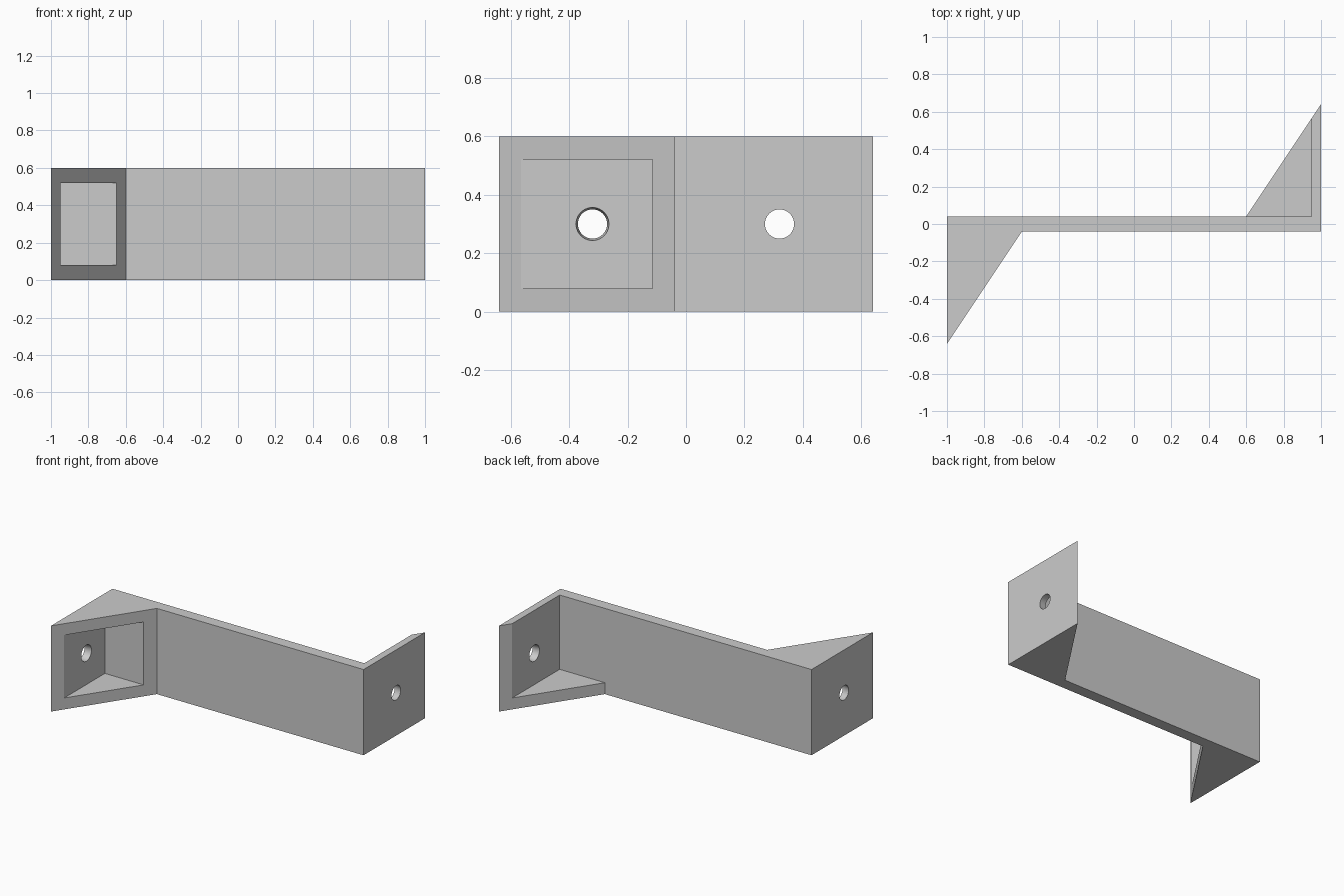
import bpy
import bmesh
import math
from mathutils import Matrix, Vector

old = bpy.data.objects.get("Cube")
if old:
    bpy.data.objects.remove(old, do_unlink=True)

HEIGHT, HALF, WALL = 0.6, 0.04, 0.08

grey = bpy.data.materials.new("light grey")
grey.use_nodes = True
colour = (0.6, 0.6, 0.6, 1)
grey.diffuse_color = colour
grey.node_tree.nodes["Principled BSDF"].inputs["Base Color"].default_value = colour


def make_object(name, bm):
    bmesh.ops.recalc_face_normals(bm, faces=bm.faces[:])
    mesh = bpy.data.meshes.new(name)
    bm.to_mesh(mesh)
    bm.free()
    mesh.materials.append(grey)
    obj = bpy.data.objects.new(name, mesh)
    bpy.context.collection.objects.link(obj)
    return obj


def prism(name, outline, height):
    bm = bmesh.new()
    base = bm.faces.new([bm.verts.new((x, y, 0)) for x, y in outline])
    top = bmesh.ops.extrude_face_region(bm, geom=[base])["geom"]
    bmesh.ops.translate(bm, vec=(0, 0, height),
                        verts=[v for v in top if isinstance(v, bmesh.types.BMVert)])
    return make_object(name, bm)


def box(name, low, high):
    low, high = Vector(low), Vector(high)
    bm = bmesh.new()
    bmesh.ops.create_cube(bm, size=1, matrix=Matrix.Translation((low + high) / 2)
                          @ Matrix.Diagonal((*(high - low), 1)))
    return make_object(name, bm)


def hole(name, side):
    # Tapered bore through an end wall, wider on the inner side
    bm = bmesh.new()
    bmesh.ops.create_cone(bm, cap_ends=True, segments=40, radius1=0.0487,
                          radius2=0.0578, depth=0.07,
                          matrix=Matrix.Translation((side * 0.975, side * 0.32, HEIGHT / 2))
                          @ Matrix.Rotation(-side * math.pi / 2, 4, "Y"))
    return make_object(name, bm)


# Long web with a triangular gusset at each end, on opposite sides
half_outline = [(-1, HALF), (-1, -0.64), (-0.6, -HALF)]
outline = half_outline + [(1, -HALF), (1, 0.64), (0.6, HALF)]
bracket = prism("bracket", outline, HEIGHT)

cutters = [
    # Framed pocket in the front gusset
    box("pocket_cutter", (-0.95, -0.8, WALL), (-0.65, -0.115, HEIGHT - WALL)),
    # Open-topped recess in the back gusset, leaving a floor and end wall
    box("recess_cutter", (0.6, HALF, WALL), (0.95, 0.8, HEIGHT + 0.1)),
    hole("right_hole_cutter", -1),
    hole("left_hole_cutter", 1),
]

bpy.ops.object.select_all(action="DESELECT")
bpy.context.view_layer.objects.active = bracket
bracket.select_set(True)
for cutter in cutters:
    cutter.hide_render = True
    mod = bracket.modifiers.new(cutter.name, "BOOLEAN")
    mod.operation = "DIFFERENCE"
    mod.solver = "EXACT"
    mod.object = cutter
    bpy.ops.object.modifier_apply(modifier=mod.name)
    bpy.data.objects.remove(cutter, do_unlink=True)

bpy.ops.object.shade_smooth_by_angle(angle=math.radians(30))
